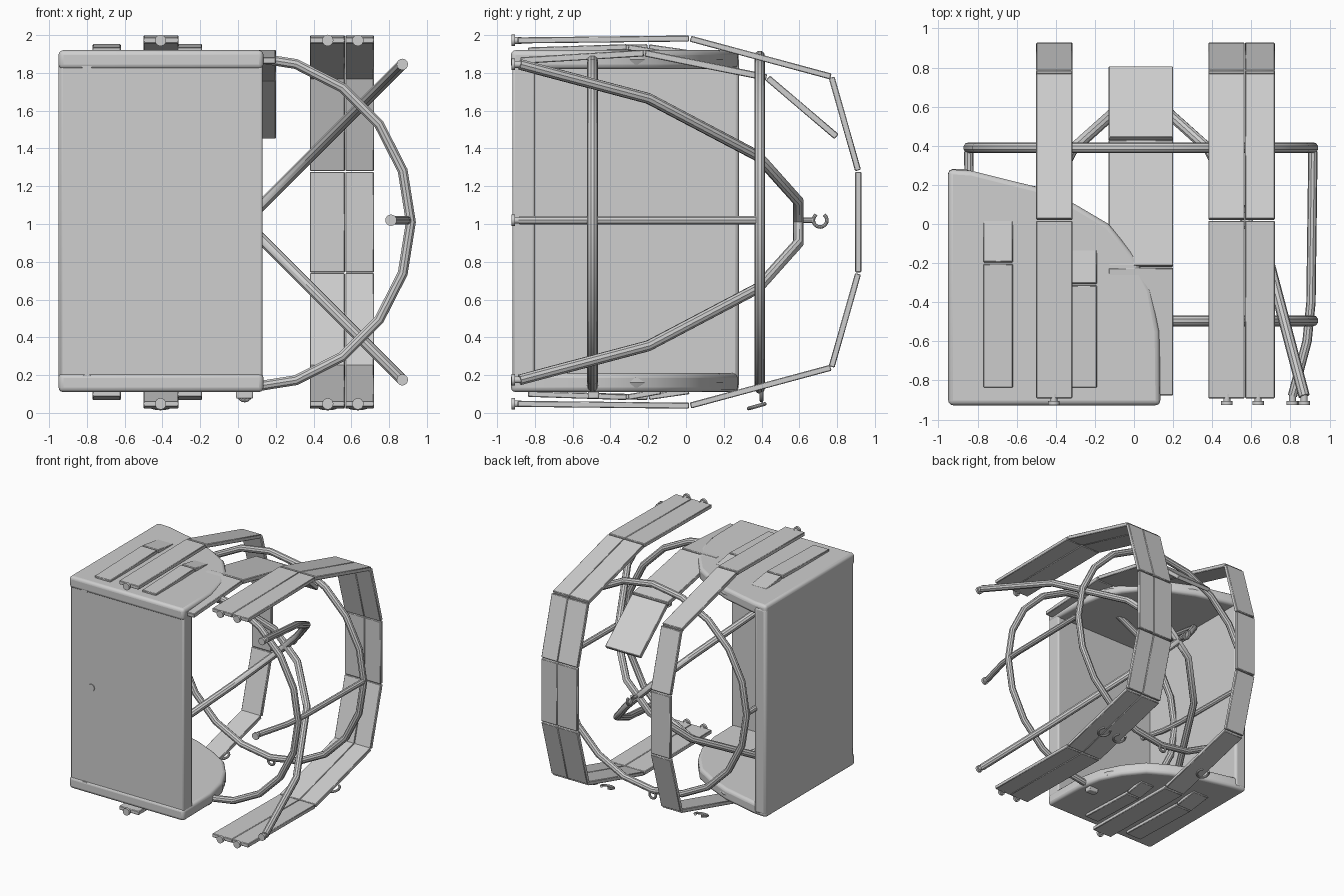
import bpy, bmesh, math
from mathutils import Vector

if "Cube" in bpy.data.objects:
    bpy.data.objects.remove(bpy.data.objects["Cube"])

mat = bpy.data.materials.new("light_grey")
mat.diffuse_color = (0.62, 0.62, 0.62, 1)
mat.use_nodes = True
mat.node_tree.nodes["Principled BSDF"].inputs["Base Color"].default_value = mat.diffuse_color
CX, CZ = 0.035, 1.01          # axis of the hoops


def finish(ob, smooth=True):
    ob.data.materials.clear()
    ob.data.materials.append(mat)
    bpy.ops.object.select_all(action='DESELECT')
    ob.select_set(True)
    bpy.context.view_layer.objects.active = ob
    if ob.type == 'CURVE':
        bpy.ops.object.convert(target='MESH')
        ob = bpy.context.object
    if smooth:
        bpy.ops.object.shade_smooth_by_angle(angle=math.radians(35))
    return ob


def from_bm(name, bm, bevel=0, segs=1):
    bmesh.ops.recalc_face_normals(bm, faces=bm.faces)
    me = bpy.data.meshes.new(name)
    bm.to_mesh(me)
    bm.free()
    ob = bpy.data.objects.new(name, me)
    bpy.context.collection.objects.link(ob)
    if bevel:
        m = ob.modifiers.new("bevel", 'BEVEL')
        m.width, m.segments = bevel, segs
    return finish(ob)


def tube(name, pts, r, closed=False):
    cu = bpy.data.curves.new(name, 'CURVE')
    cu.dimensions = '3D'
    cu.bevel_depth, cu.bevel_resolution, cu.use_fill_caps = r, 3, True
    sp = cu.splines.new('POLY')
    sp.points.add(len(pts) - 1)
    for p, c in zip(sp.points, pts):
        p.co = (*c, 1)
    sp.use_cyclic_u = closed
    ob = bpy.data.objects.new(name, cu)
    bpy.context.collection.objects.link(ob)
    return finish(ob)


def add_prism(bm, base, offset):
    # solid from a planar outline swept by an offset vector
    a = [bm.verts.new(p) for p in base]
    b = [bm.verts.new(Vector(p) + Vector(offset)) for p in base]
    bm.faces.new(a)
    bm.faces.new(b[::-1])
    for i in range(len(a)):
        j = (i + 1) % len(a)
        bm.faces.new((a[i], b[i], b[j], a[j]))


def box(name, x, y, z, bevel=0, segs=2):
    bm = bmesh.new()
    add_prism(bm, [(x[0], y[0], z[0]), (x[1], y[0], z[0]), (x[1], y[1], z[0]), (x[0], y[1], z[0])],
              (0, 0, z[1] - z[0]))
    return from_bm(name, bm, bevel, segs)


def strap(name, x0, x1, prof, t=0.032):
    # jointed strap: one flat slab per profile segment, profile in y,z
    bm = bmesh.new()
    for p, q in zip(prof, prof[1:]):
        p, q = Vector((0, *p)), Vector((0, *q))
        d = (q - p).normalized()
        n = Vector((0, -d.z, d.y)) * t / 2
        p, q = p + d * 0.004, q - d * 0.004
        x = Vector((x0, 0, 0))
        add_prism(bm, [p + n + x, q + n + x, q - n + x, p - n + x], (x1 - x0, 0, 0))
    return from_bm(name, bm, 0.004)


def flip(pts):
    return [(*p[:-1], 2 * CZ - p[-1]) for p in pts]


def button(name, x, z):
    # mushroom peg at the front end of a strap or bar
    bm = bmesh.new()
    for r, y0, y1 in ((0.018, -0.91, -0.87), (0.03, -0.925, -0.905)):
        ring = [(x + r * math.cos(a * math.pi / 8), y0, z + r * math.sin(a * math.pi / 8)) for a in range(16)]
        add_prism(bm, ring, (0, y1 - y0, 0))
    from_bm(name, bm)


def clip(name, c, u, v, r=0.04, t=0.01):
    # open C-shaped clip in the plane of u and v
    c, u, v = Vector(c), Vector(u), Vector(v)
    angs = [math.radians(35 + 290 * i / 12) for i in range(13)]
    tube(name, [c + u * r * math.cos(a) + v * r * math.sin(a) for a in angs], t)


# Housing: two walls and two covers, open at the right and back
box("front_wall", (-0.94, 0.13), (-0.918, -0.80), (0.16, 1.86), 0.012)
box("left_wall", (-0.95, -0.84), (-0.91, 0.28), (0.13, 1.89), 0.02)
edge = [(-0.95, 0.28), (-0.83, 0.272), (-0.5, 0.19), (-0.3, 0.10), (-0.13, 0.0), (0.0, -0.16), (0.09, -0.34), (0.13, -0.55)]
rim = [(-0.88, 0.225), (-0.5, 0.145), (-0.16, -0.04), (0.02, -0.28), (0.085, -0.6), (0.085, -0.88)]
for side, z0 in (("top", 1.82), ("bottom", 0.11)):
    bm = bmesh.new()
    add_prism(bm, [(x, y, z0) for x, y in [(-0.95, -0.927)] + edge + [(0.135, -0.927)]], (0, 0, 0.09 + 0.01))
    from_bm(side + "_cover", bm, 0.025, 3)
    zc = z0 + 0.05
    tube(side + "_cover_rim", [(x, y, zc) for x, y in rim], 0.046)

# Raised jointed pads on both covers
for n, x0, x1, ya, yb in (("outer", -0.77, -0.62, -0.2, 0.02), ("inner", -0.32, -0.19, -0.31, -0.13)):
    pad = [(-0.84, 1.92), (ya, 1.937), (yb, 1.905)]
    strap(n + "_top_pad", x0, x1, pad, 0.03)
    strap(n + "_bottom_pad", x0, x1, flip(pad), 0.03)

# Large jointed straps wrapping top, back and bottom
half = [(-0.895, 1.972), (0.02, 1.982), (0.77, 1.78), (0.912, 1.28)]
loop = half + flip(half)[::-1]
strap("left_strap", -0.5, -0.315, loop)
strap("right_strap_inner", 0.38, 0.566, loop)
strap("right_strap_outer", 0.568, 0.72, loop)
strap("crown_strap", -0.13, 0.2, [(-0.88, 1.865), (-0.22, 1.905), (0.43, 1.775), (0.8, 1.46)], 0.035)

# Strap end buttons and loose lower clips
tilt = Vector((0, 0.96, 0.27))
for i, x in enumerate((-0.41, 0.475, 0.635)):
    button("strap_button_top_%d" % i, x, 1.972)
    button("strap_button_bottom_%d" % i, x, 0.048)
    clip("lower_clip_%d" % i, (x, 0.38, 0.037), tilt, (1, 0, 0), 0.05)

# Two twenty-sided hoops
for n, y in (("front_hoop", -0.495), ("rear_hoop", 0.39)):
    tube(n, [(CX + 0.88 * math.cos(math.radians(18 * i)), y, CZ + 0.88 * math.sin(math.radians(18 * i)))
             for i in range(20)], 0.028, True)

# Crossed arches meeting at the back
arch = [(0.835, -0.88), (0.655, -0.2), (0.35, 0.38), (0.11, 0.595)]
path = [(s, y) for s, y in arch] + [(-s, y) for s, y in arch[::-1]]
for n, k in (("rising_arch", 1), ("falling_arch", -1)):
    tube(n, [(CX + s, y, CZ + k * s) for s, y in path], 0.029)
    for e in (-1, 1):
        button(n + "_button", CX + e * 0.835, CZ + k * e * 0.835)

# Side bars at mid height
for n, k in (("right", 1), ("left", -1)):
    tube(n + "_side_bar", [(CX + k * x, y, CZ + 0.01) for x, y in ((0.88, 0.37), (0.87, -0.4), (0.85, -0.6), (0.775, -0.88))], 0.024)
    button(n + "_side_bar_button", CX + k * 0.775, CZ + 0.01)

# Rear hook with its stem, and the bottom hook
tube("rear_hook_stem", [(CX, 0.6, CZ + 0.01), (CX, 0.67, CZ + 0.01)], 0.015)
clip("rear_hook", (CX, 0.71, CZ + 0.01), (0, 0, 1), (0, 1, 0), 0.036)
clip("bottom_hook", (CX, 0.4, 0.095), (0, 0, 1), (1, 0, 0), 0.03)
# Small foot peg under the housing
box("foot_peg", (-0.01, 0.08), (-0.52, -0.46), (0.075, 0.12), 0.008)
